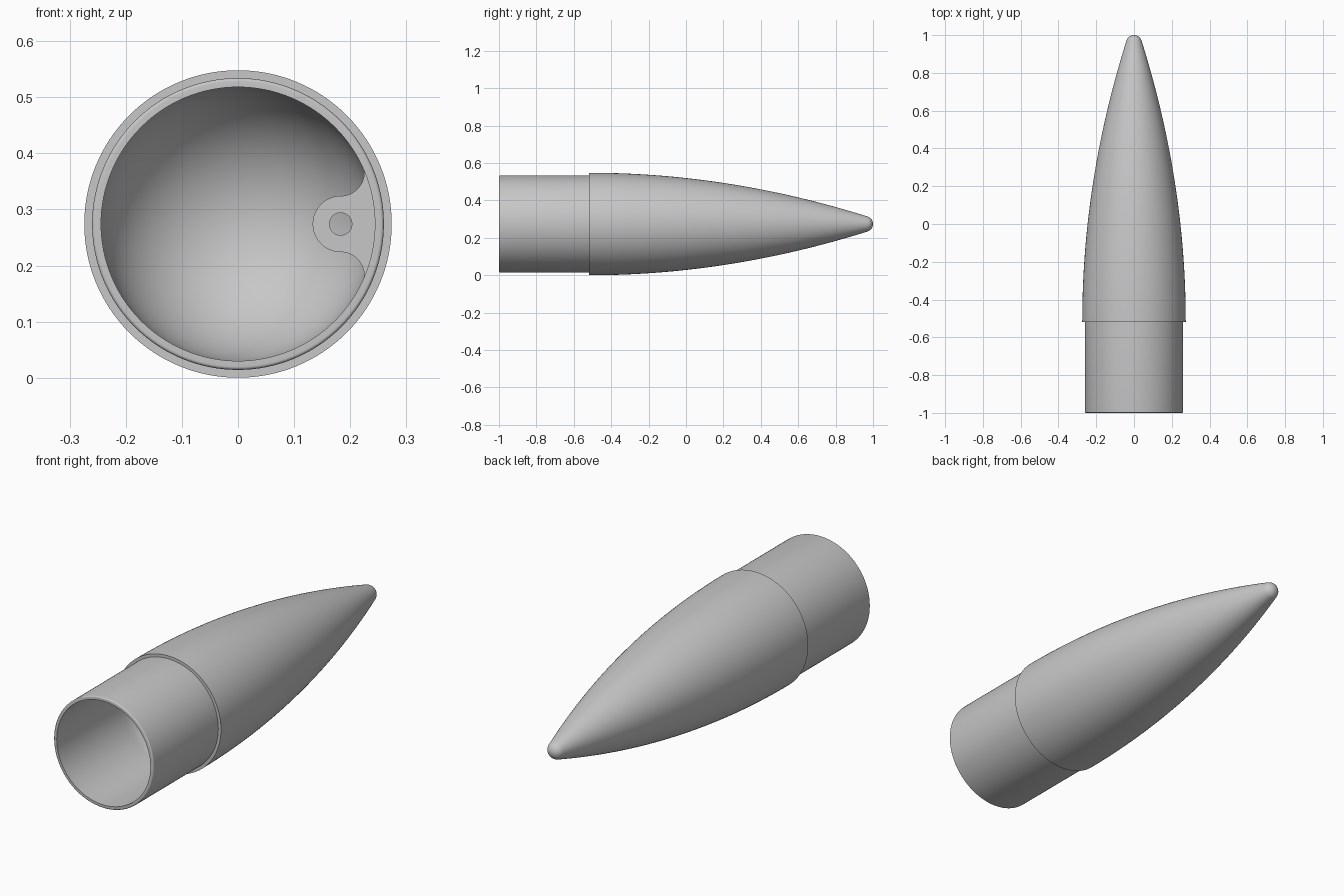
import bpy, bmesh, math
from mathutils import Vector

cube = bpy.data.objects.get("Cube")
if cube:
    bpy.data.objects.remove(cube)

CENTRE_Z = 0.274
BASE_Y = -0.518       # where the ogive meets the shoulder
BORE = 0.244          # inner radius
SEGMENTS = 128

grey = bpy.data.materials.new("plain grey")
grey.use_nodes = True
colour = (0.57, 0.57, 0.57, 1)
grey.diffuse_color = colour
grey.node_tree.nodes["Principled BSDF"].inputs["Base Color"].default_value = colour


def finish(bm, name, angle):
    """Turn a bmesh into a shaded object lying on the body axis."""
    bmesh.ops.recalc_face_normals(bm, faces=bm.faces)
    mesh = bpy.data.meshes.new(name)
    bm.to_mesh(mesh)
    bm.free()
    mesh.materials.append(grey)
    obj = bpy.data.objects.new(name, mesh)
    obj.location.z = CENTRE_Z
    bpy.context.collection.objects.link(obj)
    bpy.ops.object.select_all(action='DESELECT')
    obj.select_set(True)
    bpy.context.view_layer.objects.active = obj
    bpy.ops.object.shade_smooth_by_angle(angle=math.radians(angle))


def arc(cx, cy, r, start, end, steps):
    angles = [math.radians(start + (end - start) * i / steps) for i in range(steps + 1)]
    return [(cx + r * math.cos(a), cy + r * math.sin(a)) for a in angles]


def ogive(radius, curve, end_y, steps=40):
    """Curved flank as (radius, y) points running forward from the base."""
    points = []
    for i in range(steps + 1):
        d = (end_y - BASE_Y) * i / steps
        points.append((radius - d * d / curve, BASE_Y + d))
    return points


# Shell: outside from the open rim to the tip, then a bore ending in a round dome
outside = arc(0.254, -0.994, 0.006, -90, 0, 6) + [(0.26, BASE_Y)]
outside += ogive(0.274, 9.475, 0.97)
outside += arc(0, 0.958, 0.042, 17, 90, 10)[1:]
inside = arc(0, BASE_Y, BORE, 90, 0, 32) + [(BORE, -1.0)]

bm = bmesh.new()
profile = [bm.verts.new((r, y, 0)) for r, y in outside + inside]
edges = [bm.edges.new((a, b)) for a, b in zip(profile, profile[1:] + profile[:1])
         if max(a.co.x, b.co.x) > 1e-4]
bmesh.ops.spin(bm, geom=profile + edges, cent=(0, 0, 0), axis=(0, 1, 0),
               angle=math.tau, steps=SEGMENTS, use_duplicate=False)
bmesh.ops.remove_doubles(bm, verts=bm.verts, dist=1e-5)
finish(bm, "nose_cone_shell", 30)

# Tether lug: rounded tab blended into the bore and running back into the dome
upper = arc(0.183, 0.092, 0.042, 10, -90, 12)
nose = arc(0.183, 0, 0.05, 90, 270, 24)[1:-1]
lower = [(x, -z) for x, z in reversed(upper)]
wall = arc(0, 0, 0.25, -24, 24, 16)
outline = upper + nose + lower + wall
hole = arc(0.183, 0, 0.02, 0, 360, 32)[:-1]

bm = bmesh.new()
loops = []
for points in (outline, hole):
    verts = [bm.verts.new((x, BASE_Y, z)) for x, z in points]
    loops += [bm.edges.new((a, b)) for a, b in zip(verts, verts[1:] + verts[:1])]
bmesh.ops.triangle_fill(bm, edges=loops, use_beauty=True, normal=Vector((0, -1, 0)))
extruded = bmesh.ops.extrude_face_region(bm, geom=bm.faces[:], use_keep_orig=True)
moved = [g for g in extruded["geom"] if isinstance(g, bmesh.types.BMVert)]
bmesh.ops.translate(bm, verts=moved, vec=(0, 0.215, 0))
finish(bm, "tether_lug", 30)
